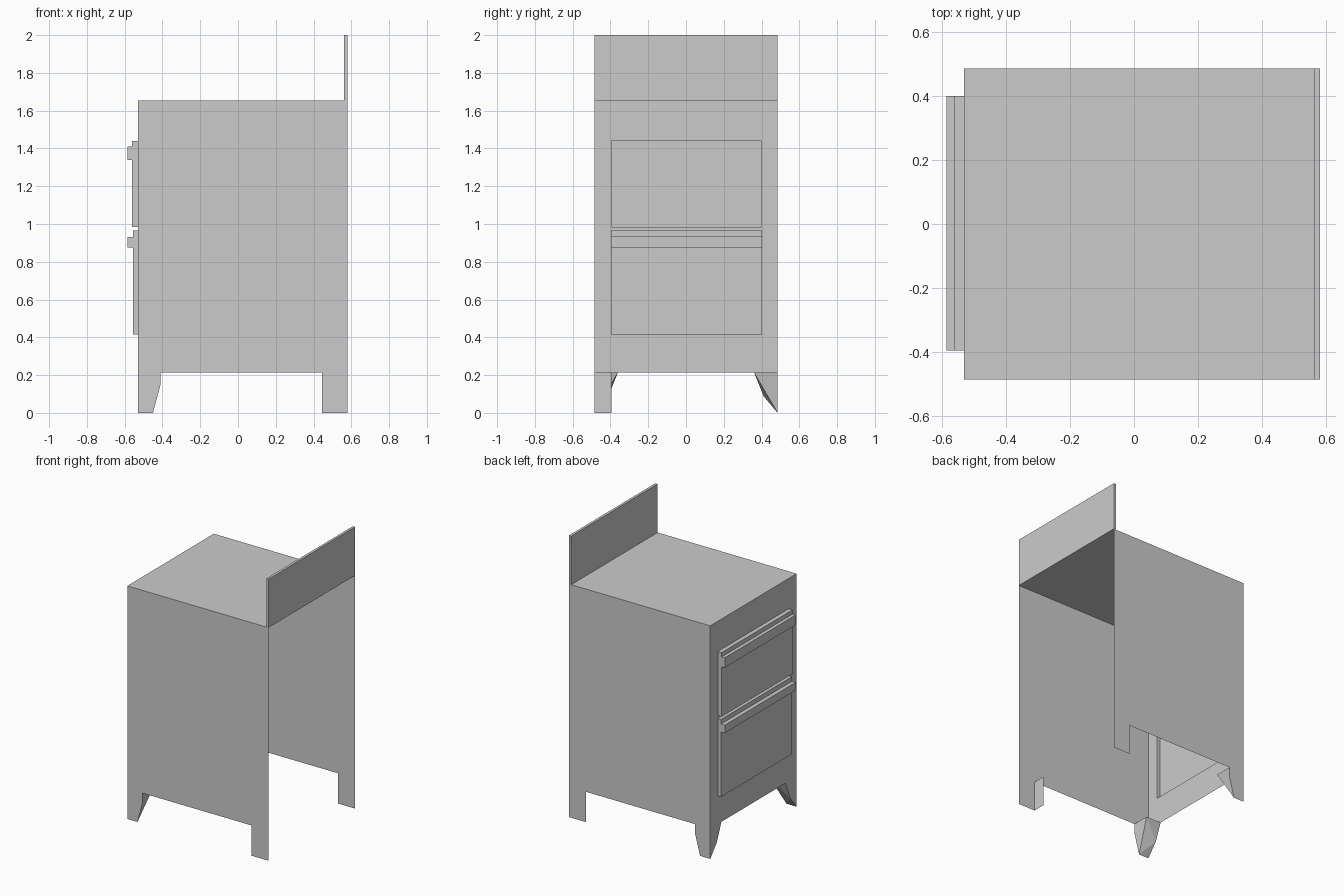
import bpy, bmesh

if "Cube" in bpy.data.objects:
    bpy.data.objects.remove(bpy.data.objects["Cube"])

F, B, S = -0.53, 0.58, 0.485      # front plane, back plane, half width
BOT, TOP = 0.215, 1.655           # body underside and top
L, R = -0.395, 0.40               # drawer opening in y


def mesh_from_polys(name, polys):
    """Weld a list of polygons into one object."""
    bm = bmesh.new()
    for p in polys:
        bm.faces.new([bm.verts.new(c) for c in p])
    bmesh.ops.remove_doubles(bm, verts=bm.verts, dist=0.0005)
    bmesh.ops.recalc_face_normals(bm, faces=bm.faces)
    me = bpy.data.meshes.new(name)
    bm.to_mesh(me)
    bm.free()
    ob = bpy.data.objects.new(name, me)
    bpy.context.collection.objects.link(ob)
    return ob


def box(name, x0, x1, y0, y1, z0, z1):
    bm = bmesh.new()
    bmesh.ops.create_cube(bm, size=1)
    for v in bm.verts:
        v.co = (x1 if v.co.x > 0 else x0, y1 if v.co.y > 0 else y0,
                z1 if v.co.z > 0 else z0)
    me = bpy.data.meshes.new(name)
    bm.to_mesh(me)
    bm.free()
    ob = bpy.data.objects.new(name, me)
    bpy.context.collection.objects.link(ob)
    return ob


def front_rect(y0, y1, z0, z1):
    return [(F, y0, z0), (F, y0, z1), (F, y1, z1), (F, y1, z0)]


def door(name, profile):
    """Hollow front: an open profile swept across the width, with end caps."""
    polys = [[(x0, L, z0), (x1, L, z1), (x1, R, z1), (x0, R, z0)]
             for (x0, z0), (x1, z1) in zip(profile, profile[1:])]
    polys += [[(x, y, z) for x, z in profile] for y in (L, R)]
    return mesh_from_polys(name, polys)


# Side panels with cut-out feet, and the top sheet (back and bottom stay open)
side = [(F, TOP), (B, TOP), (B, 0), (0.445, 0), (0.445, BOT),
        (-0.41, BOT), (-0.41, 0.15), (-0.45, 0), (F, 0)]
shell = [[(x, y, z) for x, z in side] for y in (-S, S)]
shell.append([(F, -S, TOP), (B, -S, TOP), (B, S, TOP), (F, S, TOP)])

# Front frame around the two openings, with tapered feet below
apron = [(-S, 0), (-0.41, 0.09), (-0.36, BOT), (0.36, BOT), (0.41, 0.09),
         (S, 0), (S, 0.415), (-S, 0.415)]
shell.append([(F, y, z) for y, z in apron])
for z0, z1 in ((0.415, 0.965), (0.985, 1.44)):
    shell += [front_rect(-S, L, z0, z1), front_rect(R, S, z0, z1)]
for z0, z1 in ((0.965, 0.985), (1.44, TOP)):
    shell.append(front_rect(-S, S, z0, z1))
mesh_from_polys("cabinet_shell", shell)

# Inner faces of the tapered front legs
for label, s in (("right", -1), ("left", 1)):
    inner, foot = (-0.41, s * 0.36, BOT), (-0.45, s * S, 0)
    f0, f1, f2 = (F, s * 0.36, BOT), (F, s * 0.41, 0.09), (F, s * S, 0)
    mesh_from_polys(f"front_leg_inner_{label}", [
        [f0, f1, inner], [f1, foot, inner], [f1, f2, foot],
        [inner, foot, (-0.41, s * S, 0.15), (-0.41, s * S, BOT)]])

# Return plate on one rear leg
mesh_from_polys("rear_leg_return", [[(0.445, -S, 0), (0.445, L, 0),
                                     (0.445, L, BOT), (0.445, -S, BOT)]])

# Upright back board
box("back_board", 0.562, B, -S, S, TOP, 2.0)

# Upper door with a separate full-width pull
door("upper_door", [(F, 0.985), (-0.56, 0.985), (-0.56, 1.44), (F, 1.44)])
box("upper_pull", -0.585, -0.56, L, R, 1.34, 1.41)

# Lower door with the pull formed in its profile
door("lower_door", [(F, 0.415), (-0.556, 0.415), (-0.556, 0.875), (-0.585, 0.875),
                    (-0.585, 0.932), (-0.556, 0.932), (-0.556, 0.965), (F, 0.965)])
